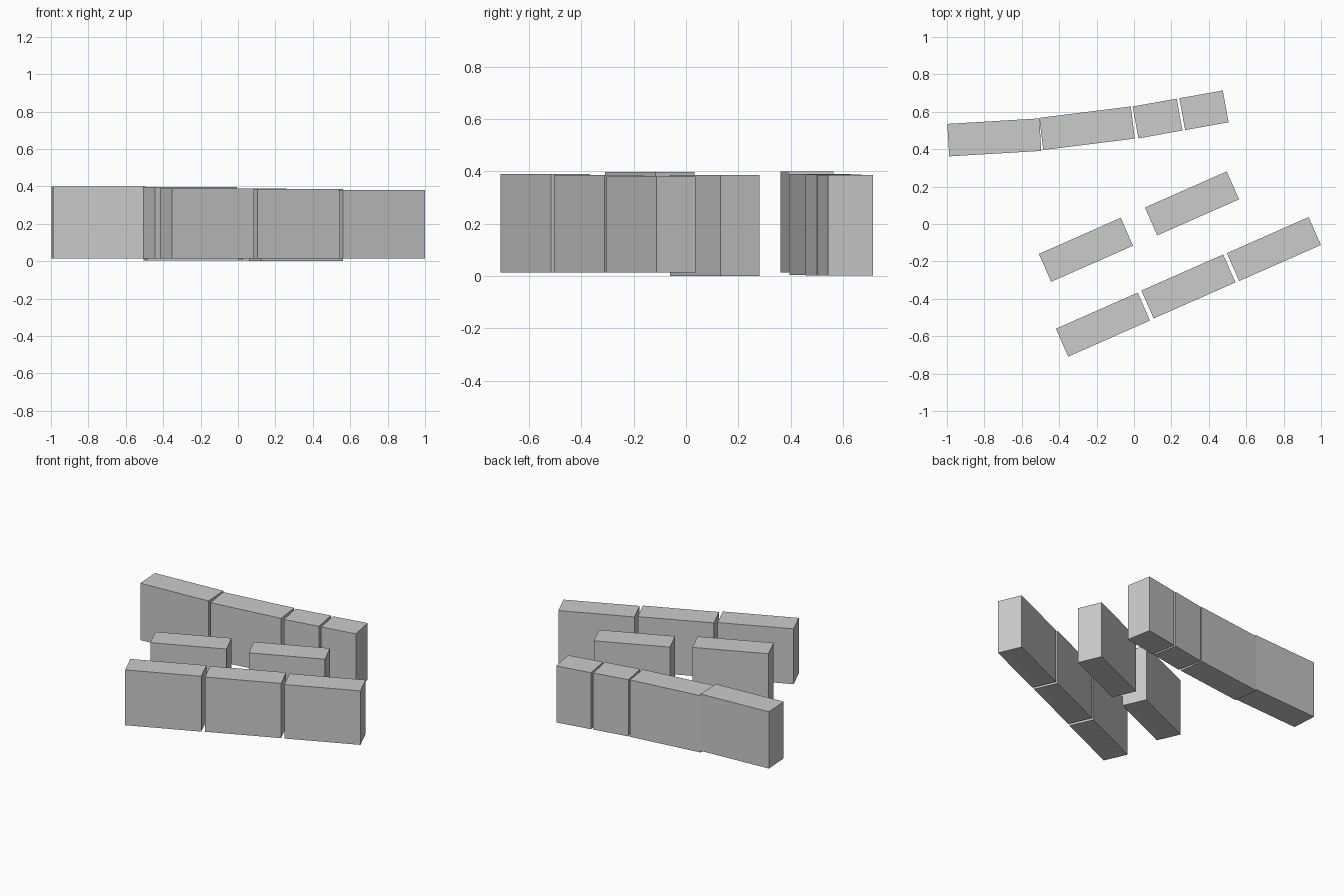
import bpy, math

# Low wall blocks: name, centre x, centre y, length, width, turn (deg), bottom z, top z
BLOCKS = [
    # straight front row
    ("front_row_left", -0.166, -0.538, 0.478, 0.163, 23.8, 0.014, 0.390),
    ("front_row_middle", 0.291, -0.334, 0.478, 0.163, 23.8, 0.014, 0.386),
    ("front_row_right", 0.748, -0.134, 0.478, 0.163, 23.8, 0.014, 0.381),
    # two separate inner blocks
    ("inner_left", -0.257, -0.138, 0.478, 0.163, 23.8, 0.014, 0.398),
    ("inner_right", 0.310, 0.110, 0.478, 0.163, 23.8, 0.0, 0.386),
    # gently curving back row
    ("back_row_1", -0.747, 0.463, 0.493, 0.174, 3.4, 0.014, 0.400),
    ("back_row_2", -0.251, 0.512, 0.493, 0.173, 7.1, 0.004, 0.390),
    ("back_row_3", 0.126, 0.564, 0.239, 0.173, 10.2, 0.003, 0.388),
    ("back_row_4", 0.374, 0.608, 0.236, 0.173, 10.2, 0.002, 0.386),
]


def add_block(name, x, y, length, width, turn, bottom, top):
    bpy.ops.mesh.primitive_cube_add(size=1, location=(x, y, (bottom + top) / 2),
                                    rotation=(0, 0, math.radians(turn)))
    block = bpy.context.object
    block.name = name
    block.scale = (length, width, top - bottom)


for spec in BLOCKS:
    add_block(*spec)
